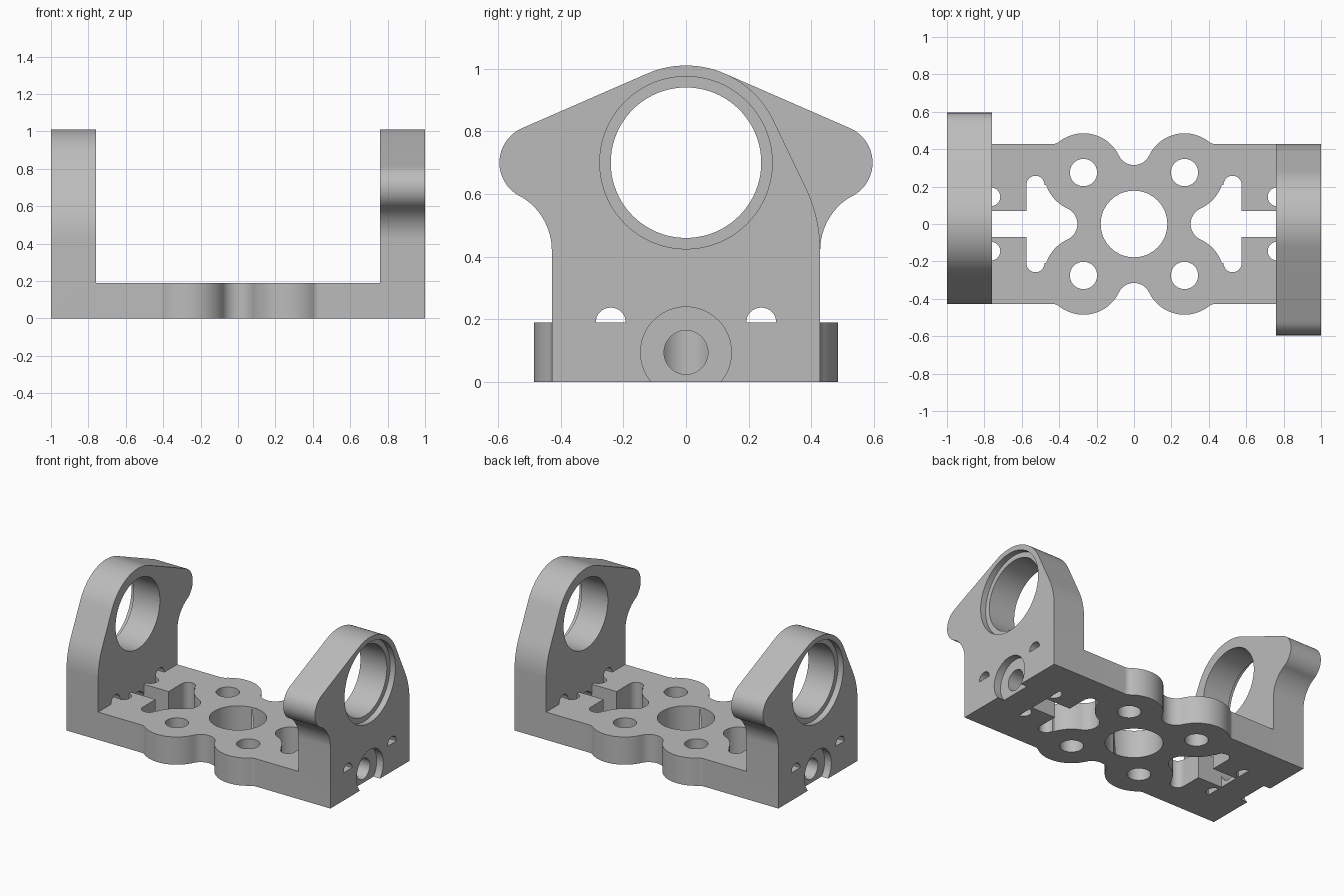
import bpy, bmesh, math
from mathutils import Matrix

old = bpy.data.objects.get("Cube")
if old:
    bpy.data.objects.remove(old, do_unlink=True)

metal = bpy.data.materials.new("grey metal")
metal.use_nodes = True
GREY = (0.5, 0.5, 0.5, 1)
metal.diffuse_color = GREY
metal.node_tree.nodes["Principled BSDF"].inputs["Base Color"].default_value = GREY


def arc(cx, cy, r, a0, a1, n=16):
    """Points along an arc, angles in degrees."""
    angles = [math.radians(a0 + (a1 - a0) * i / n) for i in range(n + 1)]
    return [(cx + r * math.cos(a), cy + r * math.sin(a)) for a in angles]


def circle(cx, cy, r, n=64):
    return arc(cx, cy, r, 0, 360, n)[:-1]


def flip(pts, sx, sy):
    return [(x * sx, y * sy) for x, y in pts]


def prism(name, pts, axis, lo, hi):
    """Extrude a profile: (x, y) along z, or (y, z) along x."""
    place = (lambda p: (p[0], p[1], lo)) if axis == "z" else (lambda p: (lo, p[0], p[1]))
    bm = bmesh.new()
    face = bm.faces.new([bm.verts.new(place(p)) for p in pts])
    top = bmesh.ops.extrude_face_region(bm, geom=[face])["geom"]
    move = (0, 0, hi - lo) if axis == "z" else (hi - lo, 0, 0)
    bmesh.ops.translate(bm, vec=move, verts=[v for v in top if isinstance(v, bmesh.types.BMVert)])
    bmesh.ops.remove_doubles(bm, verts=bm.verts, dist=0.0001)
    bmesh.ops.recalc_face_normals(bm, faces=bm.faces)
    mesh = bpy.data.meshes.new(name)
    bm.to_mesh(mesh)
    bm.free()
    mesh.materials.append(metal)
    obj = bpy.data.objects.new(name, mesh)
    bpy.context.collection.objects.link(obj)
    return obj


def combine(body, tool, operation="DIFFERENCE"):
    mod = body.modifiers.new("boolean", "BOOLEAN")
    mod.operation, mod.object, mod.solver = operation, tool, "EXACT"
    bpy.context.view_layer.objects.active = body
    bpy.ops.object.modifier_apply(modifier=mod.name)
    bpy.data.objects.remove(tool, do_unlink=True)


BASE_TOP, HALF_W, INNER = 0.19, 0.428, 0.76
LOBE_X, LOBE_Y, LOBE_R = 0.27, 0.275, 0.21

# Base plate: one quarter outline with lobe and fillets, mirrored
quarter = [(INNER + 0.03, HALF_W)]
quarter += arc(0.4325, 0.478, 0.05, -90, -128.7, 8)
quarter += arc(LOBE_X, LOBE_Y, LOBE_R, 51.3, 154.3, 28)[1:]
quarter += arc(0, 0.405, 0.09, -25.7, -90, 10)[1:]
half = quarter + flip(quarter, -1, 1)[-2::-1]
base = prism("bracket", half + flip(half, 1, -1)[::-1], "z", 0, BASE_TOP)

# Holes through the base
holes = [circle(0, 0, 0.178)]
for sx in (1, -1):
    for sy in (1, -1):
        holes.append(circle(LOBE_X * sx, LOBE_Y * sy, 0.073, 40))
        holes.append(circle(0.765 * sx, 0.145 * sy, 0.05, 32))
# Keyhole-shaped openings and slots towards each end
side = [(INNER + 0.01, 0.07), (0.575, 0.07)]
side += arc(0.527, 0.21, 0.048, 0, 180)
side += arc(LOBE_X, LOBE_Y, LOBE_R, -19, -65.6, 14)
side += arc(0.395, 0, 0.092, 114.4, 180, 10)[1:]
opening = side + flip(side, 1, -1)[-2::-1]
holes += [opening, flip(opening, -1, 1)]
for pts in holes:
    combine(base, prism("base_cutter", pts, "z", -0.1, 0.3))

# End plate outline: straight side, round top, wing on the other side
RING_Z = 0.70
outline = [(-HALF_W, 0), (HALF_W, 0)]
outline += arc(HALF_W - 0.46, 0.42, 0.46, 0, 25, 12)
outline += arc(0, RING_Z, 0.31, 25, 113.6, 28)
outline += arc(-0.475, RING_Z, 0.12, 113.6, 241, 28)
outline += arc(-HALF_W - 0.2, 0.42, 0.2, 61, 0, 16)[1:]

for turn in (0, math.pi):
    plate = prism("end_plate", outline, "x", INNER, 1)
    # Bearing hole with a shallow outer recess, and half-round windows
    combine(plate, prism("ring_cutter", circle(0, RING_Z, 0.24, 80), "x", 0.6, 1.1))
    combine(plate, prism("recess_cutter", circle(0, RING_Z, 0.275, 80), "x", 0.96, 1.1))
    for y in (-0.24, 0.24):
        combine(plate, prism("window_cutter", arc(y, BASE_TOP, 0.048, 0, 180), "x", 0.6, 1.1))
    plate.data.transform(Matrix.Rotation(turn, 4, "Z"))
    combine(base, plate, "UNION")
    # Screw bore and counterbore in the outer face
    for r, depth in ((0.07, 0.28), (0.145, 0.05)):
        bore = prism("bore_cutter", circle(0, 0.095, r, 48), "x", 1 - depth, 1.1)
        bore.data.transform(Matrix.Rotation(turn, 4, "Z"))
        combine(base, bore)

bpy.ops.object.select_all(action="DESELECT")
base.select_set(True)
bpy.context.view_layer.objects.active = base
bpy.ops.object.shade_smooth_by_angle(angle=math.radians(30))
